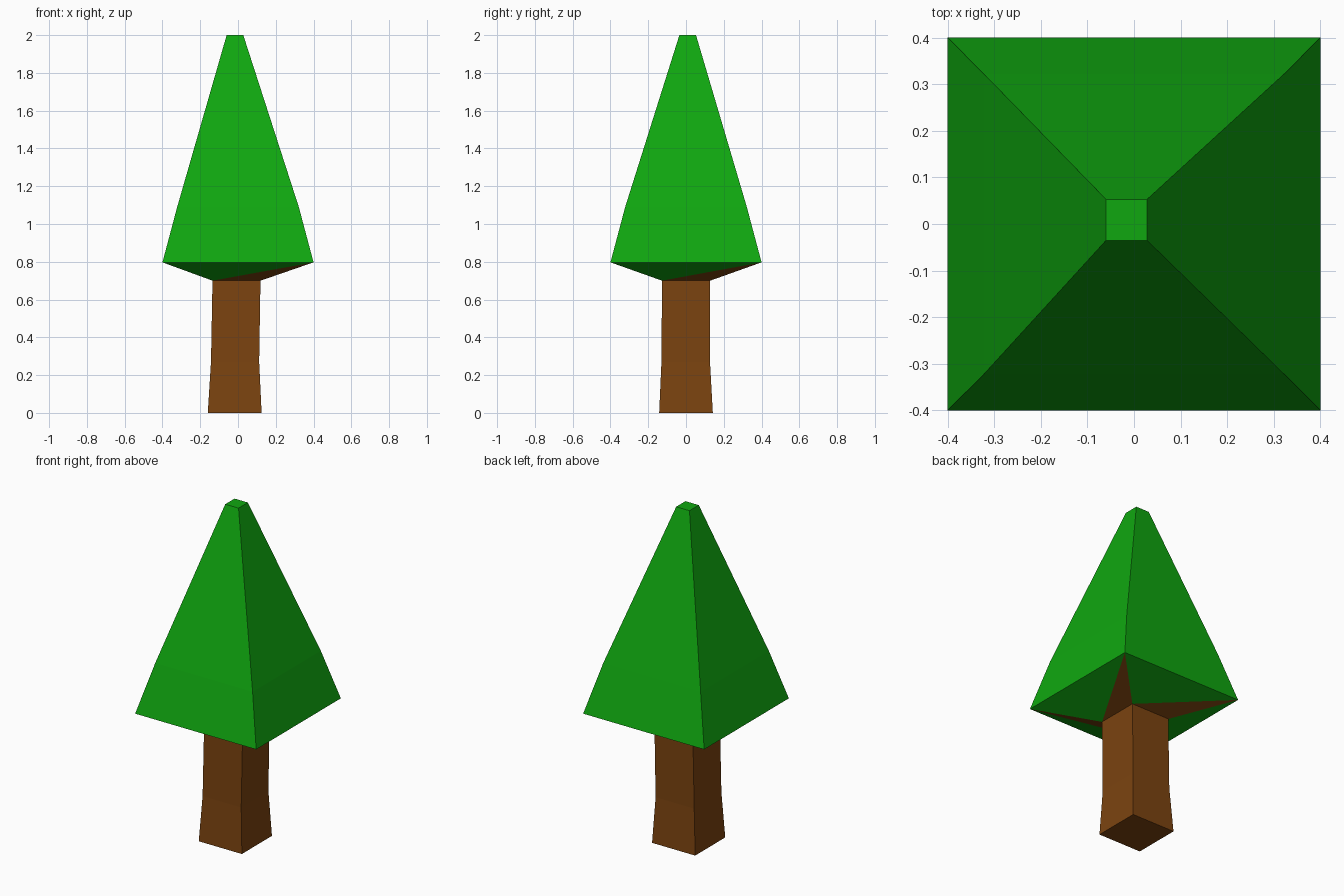
import bpy
import bmesh

if "Cube" in bpy.data.objects:
    bpy.data.objects.remove(bpy.data.objects["Cube"])


def material(name, rgb):
    m = bpy.data.materials.new(name)
    m.diffuse_color = (*rgb, 1.0)
    m.use_nodes = True
    m.node_tree.nodes["Principled BSDF"].inputs["Base Color"].default_value = m.diffuse_color
    return m


GREEN = material("leaf green", (0.005, 0.39, 0.005))
BROWN = material("bark brown", (0.20, 0.057, 0.005))


def ring(bm, x0, x1, y0, y1, z):
    """Rectangular cross-section, counter-clockwise from front left."""
    return [bm.verts.new(p) for p in
            ((x0, y0, z), (x1, y0, z), (x1, y1, z), (x0, y1, z))]


def bridge(bm, low, high):
    for i in range(4):
        j = (i + 1) % 4
        bm.faces.new((low[i], low[j], high[j], high[i]))


def finish(bm, name, mats):
    me = bpy.data.meshes.new(name)
    bm.to_mesh(me)
    bm.free()
    for m in mats:
        me.materials.append(m)
    ob = bpy.data.objects.new(name, me)
    bpy.context.collection.objects.link(ob)
    return ob


TRUNK_TOP = (-0.135, 0.119, -0.127, 0.128, 0.70)

# Trunk: flared foot, slim shaft
bm = bmesh.new()
trunk = [ring(bm, *r) for r in ((-0.16, 0.125, -0.142, 0.142, 0.0),
                                (-0.143, 0.112, -0.13, 0.127, 0.27),
                                TRUNK_TOP)]
for low, high in zip(trunk, trunk[1:]):
    bridge(bm, low, high)
bm.faces.new(reversed(trunk[0]))
finish(bm, "trunk", [BROWN])

# Foliage: tapered crown with a slight bulge and a small flat tip
bm = bmesh.new()
crown = [ring(bm, *r) for r in ((-0.4, 0.4, -0.4, 0.4, 0.797),
                                (-0.322, 0.322, -0.322, 0.322, 1.09),
                                (-0.06, 0.028, -0.035, 0.053, 2.0))]
for low, high in zip(crown, crown[1:]):
    bridge(bm, low, high)
bm.faces.new(crown[-1])

# Underside: each side is split into a leaf triangle and a bark triangle
neck = ring(bm, *TRUNK_TOP)
rim = crown[0]
for i in range(4):
    j = (i + 1) % 4
    bm.faces.new((neck[i], rim[j], rim[i]))
    bark = bm.faces.new((neck[i], neck[j], rim[j]))
    bark.material_index = 1
finish(bm, "foliage", [GREEN, BROWN])
